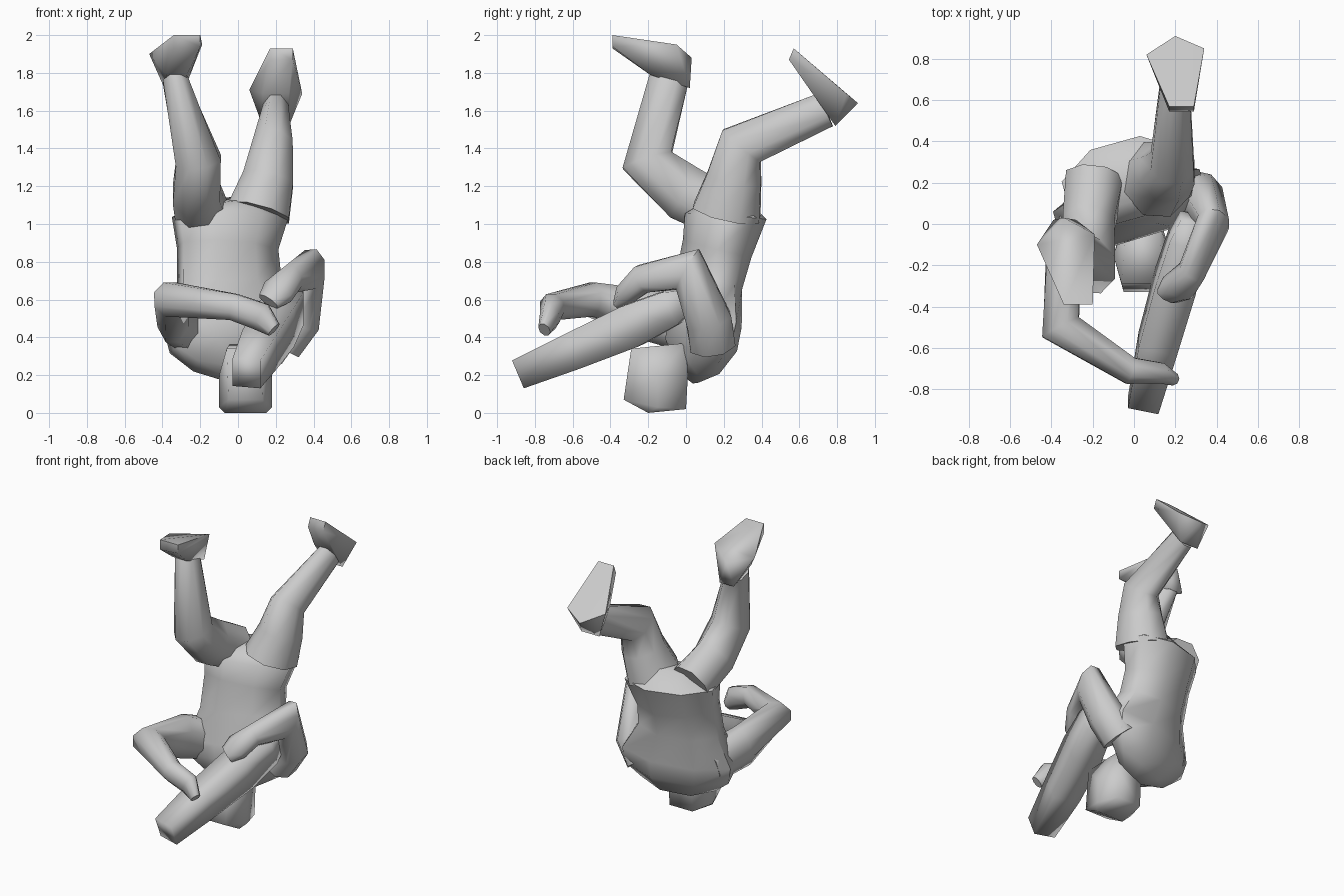
import bpy, bmesh, math
from mathutils import Vector

if "Cube" in bpy.data.objects:
    bpy.data.objects.remove(bpy.data.objects["Cube"])


def finish(name, bm, angle=60):
    bmesh.ops.recalc_face_normals(bm, faces=bm.faces)
    me = bpy.data.meshes.new(name)
    bm.to_mesh(me)
    bm.free()
    for p in me.polygons:
        p.use_smooth = True
    me.set_sharp_from_angle(angle=math.radians(angle))
    ob = bpy.data.objects.new(name, me)
    bpy.context.collection.objects.link(ob)
    return ob


def loft(name, rings, ref=(1, 0, 0), sides=8, angle=60):
    """Mitred tube; each ring is (x, y, z, half size along ref, half size across)."""
    bm = bmesh.new()
    pts = [Vector(r[:3]) for r in rings]
    k = 1 / math.cos(math.pi / sides)
    loops = []
    for i, r in enumerate(rings):
        t = Vector()
        if i > 0:
            t += (pts[i] - pts[i - 1]).normalized()
        if i < len(pts) - 1:
            t += (pts[i + 1] - pts[i]).normalized()
        t.normalize()
        u = Vector(ref)
        u = (u - t * u.dot(t)).normalized()
        v = t.cross(u)
        loop = []
        for j in range(sides):
            a = 2 * math.pi * (j + 0.5) / sides
            loop.append(bm.verts.new(pts[i] + u * r[3] * k * math.cos(a)
                                     + v * r[4] * k * math.sin(a)))
        loops.append(loop)
    for a, b in zip(loops, loops[1:]):
        for j in range(sides):
            n = (j + 1) % sides
            bm.faces.new((a[j], a[n], b[n], b[j]))
    bm.faces.new(loops[0])
    bm.faces.new(loops[-1])
    return finish(name, bm, angle)


def hull(name, points):
    bm = bmesh.new()
    for p in points:
        bm.verts.new(p)
    res = bmesh.ops.convex_hull(bm, input=bm.verts)
    junk = [g for g in res["geom_interior"] if isinstance(g, bmesh.types.BMVert)]
    bmesh.ops.delete(bm, geom=junk, context='VERTS')
    return finish(name, bm, 75)


# Head, resting upside down on the floor: (y, z, inset from the widest side)
side = [(-.2, 0, .03), (-.33, .07, .05), (-.29, .34, .04), (0, .37, .06), (.01, .2, .05),
        (0, .02, .05), (-.15, .03, 0), (-.15, .2, 0)]
hull("head", [(x + s * inset, y, z) for x, s in ((-.1, 1), (.18, -1)) for y, z, inset in side])

# Torso from crotch down to shoulders and neck
loft("torso", [(-.05, .2, 1.13, .15, .1), (-.04, .21, 1.04, .3, .19), (-.055, .165, .87, .26, .165),
               (-.045, .12, .68, .27, .155), (-.02, .1, .47, .37, .16), (-.01, .08, .36, .35, .16),
               (.01, .05, .27, .25, .12), (.03, .0, .23, .11, .09)], ref=(1, .28, 0))

# Legs
loft("bent_leg", [(-.19, .22, 1.05, .14, .14), (-.22, 0, 1.16, .125, .15),
                  (-.21, -.205, 1.335, .12, .135), (-.335, -.09, 1.77, .065, .105)])
loft("back_leg", [(.11, .215, 1.06, .165, .18), (.16, .255, 1.24, .135, .145),
                  (.185, .295, 1.415, .105, .13), (.2, .74, 1.605, .065, .095)])

# Feet: heel, wide sole corners, toe edge, ankle
hull("bent_foot", [(-.34, .03, 1.88), (-.47, -.1, 1.9), (-.19, -.05, 1.95),
                   (-.34, -.39, 2), (-.2, -.39, 2), (-.34, -.39, 1.93), (-.2, -.39, 1.94),
                   (-.39, .02, 1.72), (-.28, .02, 1.72), (-.38, -.19, 1.79), (-.27, -.19, 1.79)])
hull("back_foot", [(.2, .91, 1.64), (.06, .82, 1.71), (.34, .85, 1.69)]
     + [(x, y, z) for x in (.17, .29) for y, z in ((.57, 1.93), (.545, 1.87))]
     + [(x, y, z) for x in (.13, .27) for y, z in ((.79, 1.52), (.67, 1.69))])

# Arm reaching across the front
loft("reaching_arm", [(-.24, .07, .44, .13, .1), (-.34, -.15, .51, .14, .085),
                      (-.355, -.5, .6, .09, .1), (-.02, -.71, .56, .07, .065),
                      (.12, -.72, .51, .075, .05), (.19, -.75, .44, .04, .03)],
     ref=(0, 0, 1))

# Folded arm with raised elbow
loft("folded_arm", [(.24, .14, .36, .1, .12), (.335, .12, .49, .1, .12),
                    (.385, .01, .76, .075, .12), (.28, -.23, .71, .065, .075),
                    (.21, -.31, .64, .085, .06), (.16, -.35, .59, .06, .03)])

# Tapered square bar held in front
loft("held_bar", [(.045, -.875, .21, .075, .08), (.115, -.58, .335, .095, .1),
                  (.2, -.28, .465, .1, .115), (.26, -.07, .56, .09, .095),
                  (.285, .03, .61, .06, .05)], sides=4, angle=95)
